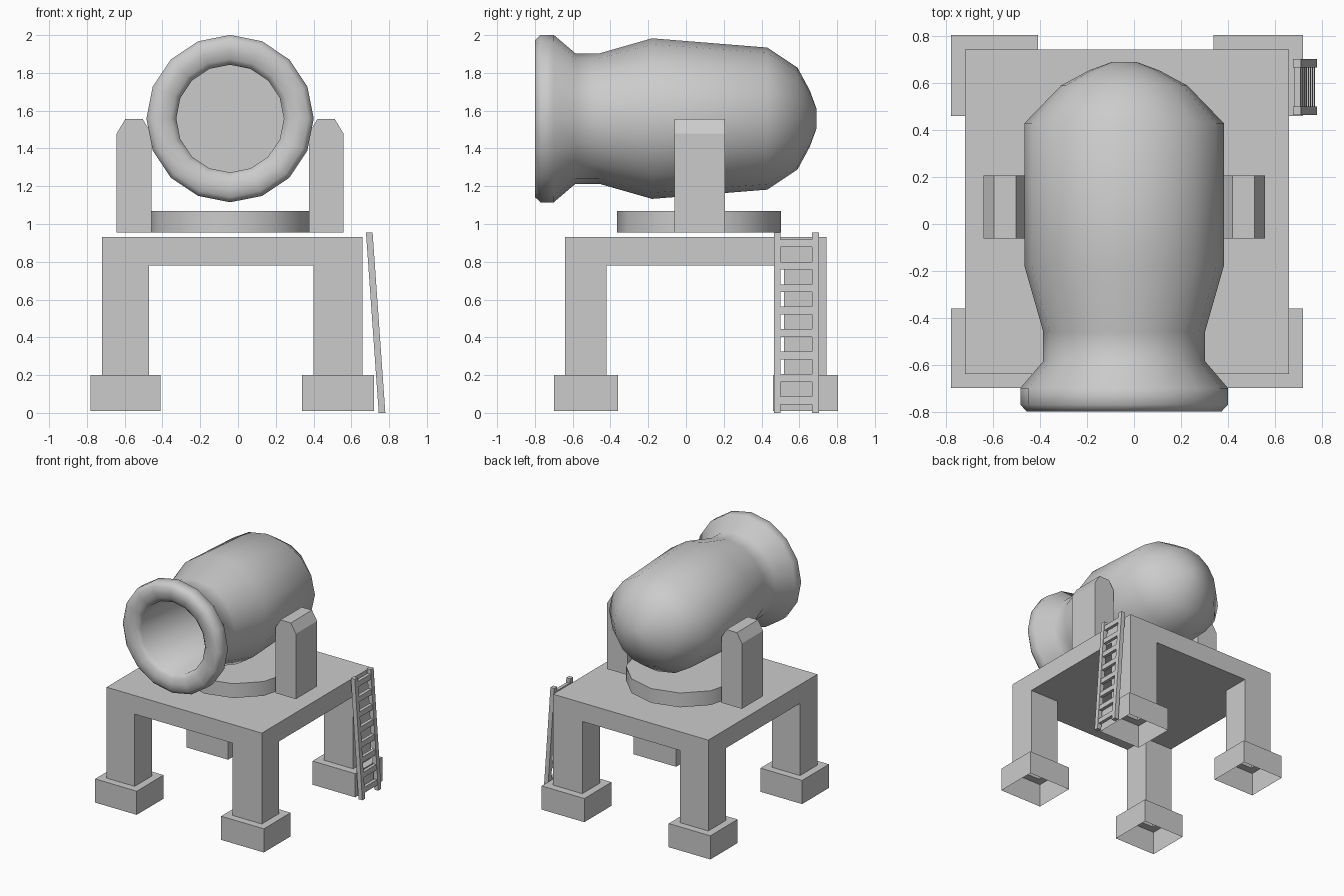
import bpy, bmesh, math

if "Cube" in bpy.data.objects:
    bpy.data.objects.remove(bpy.data.objects["Cube"])

CX = -0.042  # centre line of the gun, slightly left of the ladder-inclusive centre


def finish(name, bm, smooth=None):
    bmesh.ops.recalc_face_normals(bm, faces=bm.faces[:])
    me = bpy.data.meshes.new(name)
    bm.to_mesh(me)
    bm.free()
    ob = bpy.data.objects.new(name, me)
    bpy.context.collection.objects.link(ob)
    if smooth:
        bpy.ops.object.select_all(action='DESELECT')
        ob.select_set(True)
        bpy.context.view_layer.objects.active = ob
        bpy.ops.object.shade_smooth_by_angle(angle=math.radians(smooth))
    return ob


def prism(name, outline, y0, y1):
    """Extrude an (x, z) outline along y."""
    bm = bmesh.new()
    a = [bm.verts.new((x, y0, z)) for x, z in outline]
    b = [bm.verts.new((x, y1, z)) for x, z in outline]
    n = len(outline)
    bm.faces.new(a)
    bm.faces.new(b[::-1])
    for i in range(n):
        j = (i + 1) % n
        bm.faces.new((a[i], b[i], b[j], a[j]))
    return finish(name, bm)


# Platform: slab with legs and wider, hollow feet extruded from its corners
bm = bmesh.new()
xs, ys = (-0.72, -0.47, 0.40, 0.66), (-0.64, -0.42, 0.52, 0.745)
v = [[bm.verts.new((x, y, 0.78)) for y in ys] for x in xs]
under = {(i, j): bm.faces.new((v[i][j], v[i][j + 1], v[i + 1][j + 1], v[i + 1][j]))
         for i in range(3) for j in range(3)}
corners = [under[i, j] for i in (0, 2) for j in (0, 2)]
ret = bmesh.ops.extrude_face_region(bm, geom=list(under.values()), use_keep_orig=True)
for e in ret['geom']:
    if isinstance(e, bmesh.types.BMVert):
        e.co.z = 0.93
for f in corners:
    for z, grow in ((0.2, 0), (0.2, 0.06), (0.01, 0)):
        f = bmesh.ops.extrude_discrete_faces(bm, faces=[f])['faces'][0]
        c = f.calc_center_median()
        for p in f.verts:
            p.co.x += math.copysign(grow, p.co.x - c.x)
            p.co.y += math.copysign(grow, p.co.y - c.y)
            p.co.z = z
    bmesh.ops.delete(bm, geom=[f], context='FACES_ONLY')
finish("platform", bm)

# Turntable disc, floating just above the platform
bm = bmesh.new()
bmesh.ops.create_cone(bm, cap_ends=True, segments=12, radius1=0.434, radius2=0.434, depth=0.115)
bmesh.ops.translate(bm, verts=bm.verts[:], vec=(CX, 0.068, 1.0125))
finish("turntable", bm, 40)

# Side brackets with chamfered tops
for side, name in ((-1, "left_bracket"), (1, "right_bracket")):
    prism(name, [(CX + side * x, z) for x, z in
                 ((0.417, 0.955), (0.60, 0.955), (0.60, 1.48), (0.555, 1.555),
                  (0.462, 1.555), (0.417, 1.48))], -0.062, 0.207)

# Barrel: (y, radius, height scale) profile from bore to rounded breech
profile = [(0.0, 0.285, 1), (-0.765, 0.285, 1), (-0.79, 0.315, 1), (-0.80, 0.36, 1),
           (-0.80, 0.415, 1), (-0.77, 0.443, 1), (-0.70, 0.443, 1), (-0.585, 0.345, 1),
           (-0.46, 0.345, 1), (-0.18, 0.425, 1), (0.43, 0.425, 0.885),
           (0.59, 0.27, 1), (0.655, 0.15, 1), (0.69, 0.055, 1)]
N = 16
bm = bmesh.new()
rings = []
for y, r, s in profile:
    rings.append([bm.verts.new((CX + r * math.sin(2 * math.pi * k / N), y,
                                1.558 + s * r * math.cos(2 * math.pi * k / N)))
                  for k in range(N)])
for a, b in zip(rings, rings[1:]):
    for k in range(N):
        m = (k + 1) % N
        bm.faces.new((a[k], a[m], b[m], b[k]))
bm.faces.new(rings[0])
bm.faces.new(rings[-1])
finish("barrel", bm, 60)


# Ladder leaning on the right side
def lean(z):
    return 0.7625 - 0.0675 * z / 0.955


def slanted(name, z0, z1, t, y0, y1):
    prism(name, [(lean(z0) - t, z0), (lean(z0) + t, z0),
                 (lean(z1) + t, z1), (lean(z1) - t, z1)], y0, y1)


slanted("ladder_front_rail", 0.0, 0.955, 0.0175, 0.465, 0.501)
slanted("ladder_back_rail", 0.0, 0.955, 0.0175, 0.667, 0.704)
for i in range(8):
    z = 0.065 + 0.119 * i
    slanted("ladder_rung_%d" % (i + 1), z - 0.021, z + 0.021, 0.013, 0.50, 0.668)
